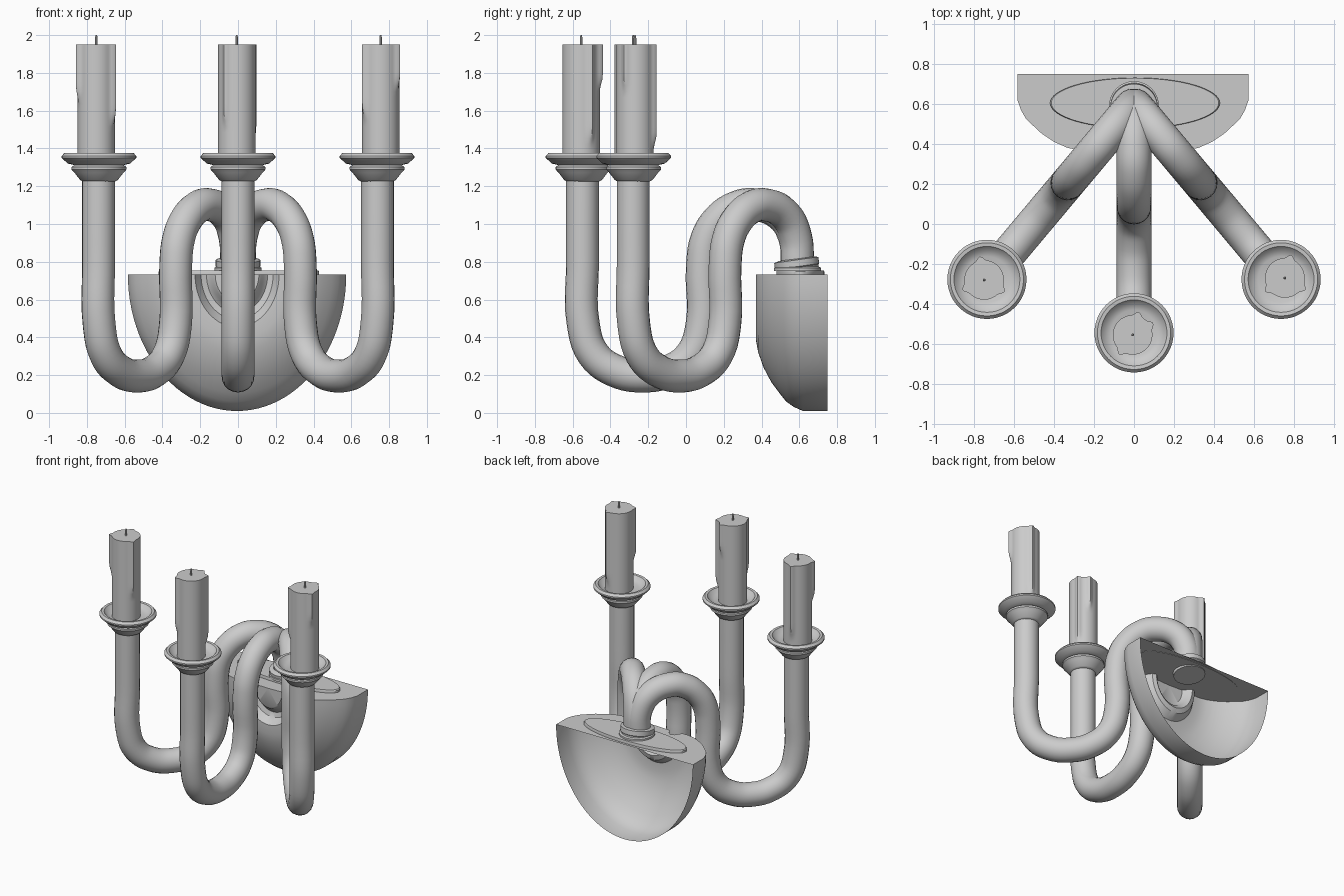
import bpy, bmesh, math
from mathutils import Vector, Matrix

if "Cube" in bpy.data.objects:
    bpy.data.objects.remove(bpy.data.objects["Cube"])

PIVOT = Vector((0, 0.6, 0))          # where the arms meet


def make(name, bm, angle=35):
    bmesh.ops.remove_doubles(bm, verts=bm.verts, dist=1e-5)
    bmesh.ops.recalc_face_normals(bm, faces=bm.faces)
    me = bpy.data.meshes.new(name)
    bm.to_mesh(me)
    bm.free()
    ob = bpy.data.objects.new(name, me)
    bpy.context.collection.objects.link(ob)
    me.shade_smooth()
    me.set_sharp_from_angle(angle=math.radians(angle))
    return ob


def skin(bm, rings, closed=True):
    n = len(rings[0])
    for a, b in zip(rings, rings[1:]):
        for i in range(n if closed else n - 1):
            j = (i + 1) % n
            f = [a[i], a[j], b[j], b[i]]
            bm.faces.new(f)


def lathe(name, profile, loc, sx=1.0, sy=1.0, tilt=0.0, segs=48):
    bm = bmesh.new()
    rings = []
    for r, z in profile:
        rings.append([bm.verts.new((sx * r * math.cos(math.tau * i / segs),
                                    sy * r * math.sin(math.tau * i / segs), z))
                      for i in range(segs)])
    skin(bm, rings)
    for ring in (rings[0], rings[-1]):
        bm.faces.new(ring)
    ob = make(name, bm)
    ob.location = loc
    ob.rotation_euler.x = tilt
    return ob


def wall_bowl():
    # half-oval pan, open at the back, with a shallow groove at the top front
    prof = [(1, .75), (1, .62), (.97, .57), (.93, .53), (.87, .495), (.79, .452),
            (.68, .41), (.57, .382), (.48, .37), (.385, .37), (.37, .385),
            (.33, .42), (.28, .43), (.24, .41), (.22, .385), (.2, .375), (.01, .37)]
    n = 48
    bm = bmesh.new()
    rings = [[bm.verts.new((-.005 + .578 * s * math.cos(math.pi * i / n), y,
                            .733 - .723 * s * math.sin(math.pi * i / n)))
              for i in range(n + 1)] for s, y in prof]
    skin(bm, rings, closed=False)
    bm.faces.new(rings[-1])
    # flat top
    bm.faces.new([r[0] for r in rings] + [r[-1] for r in reversed(rings)])
    make("wall_bowl", bm)


def arm(name, ang):
    path = [(.012, .78), (.025, .93), (.10, 1.05), (.25, 1.103), (.34, 1.085),
            (.43, 1.02), (.49, .92), (.513, .78), (.515, .47), (.57, .31),
            (.68, .225), (.83, .195), (.98, .225), (1.09, .31), (1.144, .47),
            (1.148, .8), (1.148, 1.25)]
    cu = bpy.data.curves.new(name, 'CURVE')
    cu.dimensions = '3D'
    cu.bevel_depth = .087
    cu.bevel_resolution = 8
    cu.resolution_u = 5
    cu.use_fill_caps = True
    sp = cu.splines.new('BEZIER')
    sp.bezier_points.add(len(path) - 1)
    for p, (d, z) in zip(sp.bezier_points, path):
        p.co = (0, -d, z)
        p.handle_left_type = p.handle_right_type = 'AUTO'
    sp.use_smooth = True
    ob = bpy.data.objects.new(name, cu)
    bpy.context.collection.objects.link(ob)
    ob.location = PIVOT
    ob.rotation_euler.z = ang


def candle(name, loc, drips):
    # wax column whose radius bulges along a few vertical drips
    segs, rows, r0, z0, z1 = 72, 20, .099, 1.33, 1.95
    bm = bmesh.new()
    rings = []
    for k in range(rows + 1):
        t = k / rows
        ring = []
        for i in range(segs):
            a = math.tau * i / segs
            r = r0
            for deg, low in drips:
                d = (a - math.radians(deg) + math.pi) % math.tau - math.pi
                fade = min(1, max(0, (t - low) / .12))
                r += .02 * fade * math.exp(-(d / .17) ** 2)
            ring.append(bm.verts.new((r * math.cos(a), r * math.sin(a), z0 + (z1 - z0) * t)))
        rings.append(ring)
    skin(bm, rings)
    bm.faces.new(rings[0])
    bm.faces.new(rings[-1])
    make(name, bm).location = loc


# wall mount
wall_bowl()
lathe("top_plate", [(1, .73), (1, .748), (.985, .755)], (.005, .605, 0), .425, .127, segs=64)
lathe("collar_base", [(.125, .75), (.125, .768), (.11, .775)], (0, .59, 0))
lathe("collar", [(.11, -.04), (.113, .02), (.118, .025), (.118, .06), (.09, .067)],
      (0, .592, .75), tilt=math.radians(8))

# drip cup outline, outside then inside of the dish
CUP = [(.085, 1.225), (.1, 1.233), (.13, 1.272), (.145, 1.288), (.145, 1.302),
       (.13, 1.312), (.165, 1.32), (.198, 1.35), (.198, 1.36), (.183, 1.376),
       (.165, 1.374), (.145, 1.35), (.115, 1.338)]

# three arms, each with cup, candle and wick
SIDES = [("left", -40, (-.75, -.28), [(100, .1), (-30, .3), (205, .5)]),
         ("centre", 0, (-.007, -.555), [(30, .15), (75, .6), (235, .3)]),
         ("right", 40, (.755, -.27), [(75, .1), (-30, .6), (215, .35)])]
for side, deg, (cx, cy), drips in SIDES:
    ang = math.radians(deg)
    arm(side + "_arm", ang)
    tip = PIVOT + Matrix.Rotation(ang, 3, 'Z') @ Vector((0, -1.145, 0))
    lathe(side + "_cup", CUP, tip)
    candle(side + "_candle", (cx, cy, 0), drips)
    lathe(side + "_wick", [(.007, 1.94), (.007, 1.985), (.004, 2.0)], (cx, cy, 0), segs=10)
